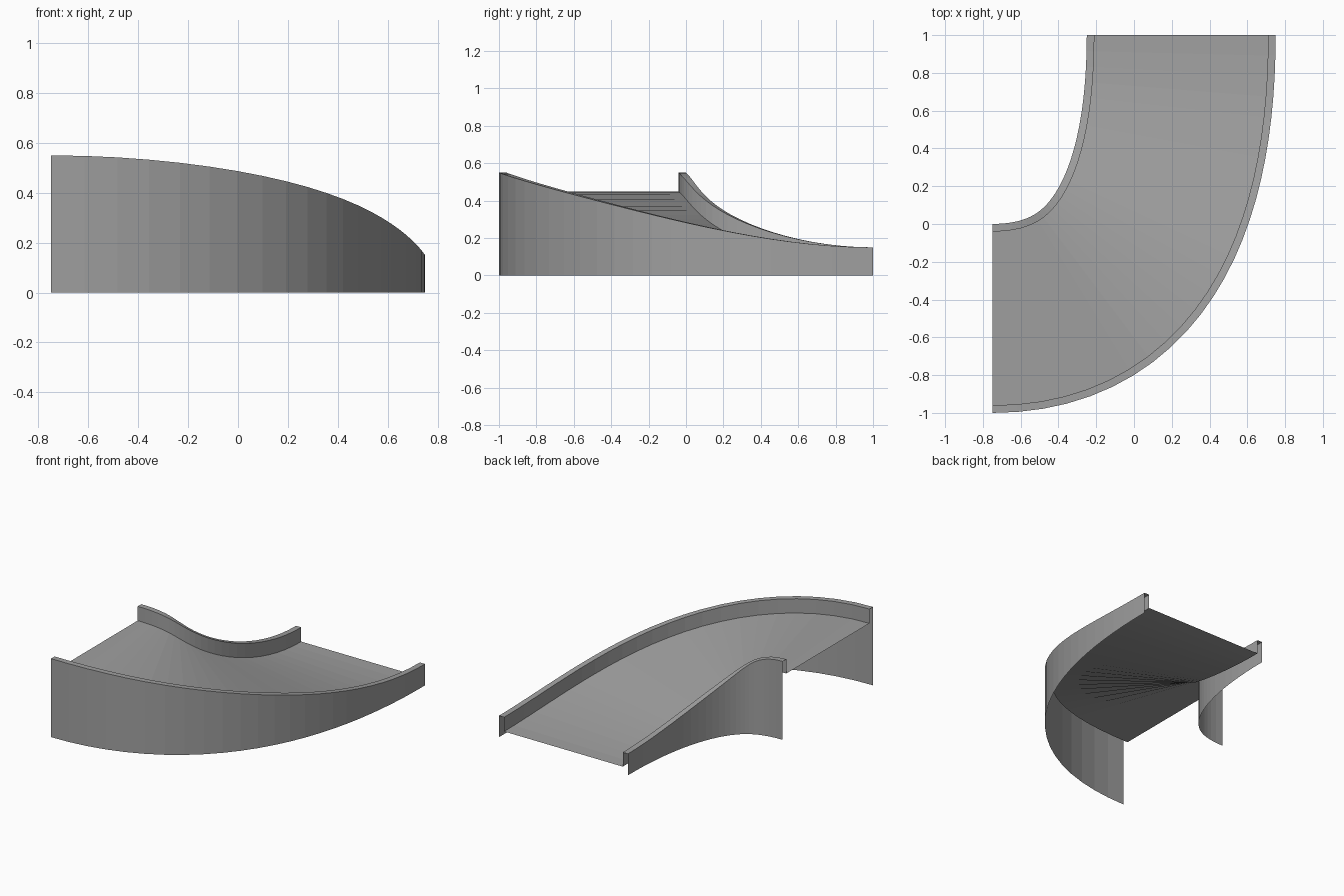
import bpy
import bmesh
from mathutils import Vector

cube = bpy.data.objects.get("Cube")
if cube:
    bpy.data.objects.remove(cube, do_unlink=True)

STEPS = 24
HALF = 0.5      # half the width of the ramp
RAIL = 0.04     # rail thickness
RISE = 0.1      # rail height above the deck
HANDLE = 0.78

grey = bpy.data.materials.new("concrete grey")
grey.use_nodes = True
colour = (0.35, 0.35, 0.35, 1)
grey.diffuse_color = colour
grey.node_tree.nodes["Principled BSDF"].inputs["Base Color"].default_value = colour

# Centre line of the deck: a level start, a quarter turn and a level end
A = Vector((-0.75, -0.5, 0.45))
D = Vector((0.25, 1.0, 0.05))
B = A + Vector((HANDLE, 0, 0))
C = D - Vector((0, HANDLE, 0))


def station(t):
    """Centre point and outward side direction at t."""
    s = 1 - t
    p = A * s**3 + B * 3 * s * s * t + C * 3 * s * t * t + D * t**3
    d = (B - A) * s * s + (C - B) * 2 * s * t + (D - C) * t * t
    return p, Vector((d.y, -d.x, 0)).normalized()


def sweep(name, profile):
    """Sweep (offset, height) points; height None means on the ground."""
    bm = bmesh.new()
    rows = []
    for i in range(STEPS + 1):
        p, side = station(i / STEPS)
        row = []
        for offset, height in profile:
            v = p + side * offset
            v.z = 0 if height is None else p.z + height
            row.append(bm.verts.new(v))
        rows.append(row)
    for r, q in zip(rows, rows[1:]):
        for j in range(len(profile) - 1):
            bm.faces.new((r[j], q[j], q[j + 1], r[j + 1]))
    mesh = bpy.data.meshes.new(name)
    bm.to_mesh(mesh)
    bm.free()
    mesh.materials.append(grey)
    obj = bpy.data.objects.new(name, mesh)
    bpy.context.collection.objects.link(obj)


# Thin deck, and side walls that fold over into hollow rails
edge = HALF - RAIL
wall = [(HALF, None), (HALF, RISE), (edge, RISE), (edge, 0)]
sweep("deck", [(edge, 0), (-edge, 0)])
sweep("outer_wall", wall)
sweep("inner_wall", [(-o, h) for o, h in reversed(wall)])
